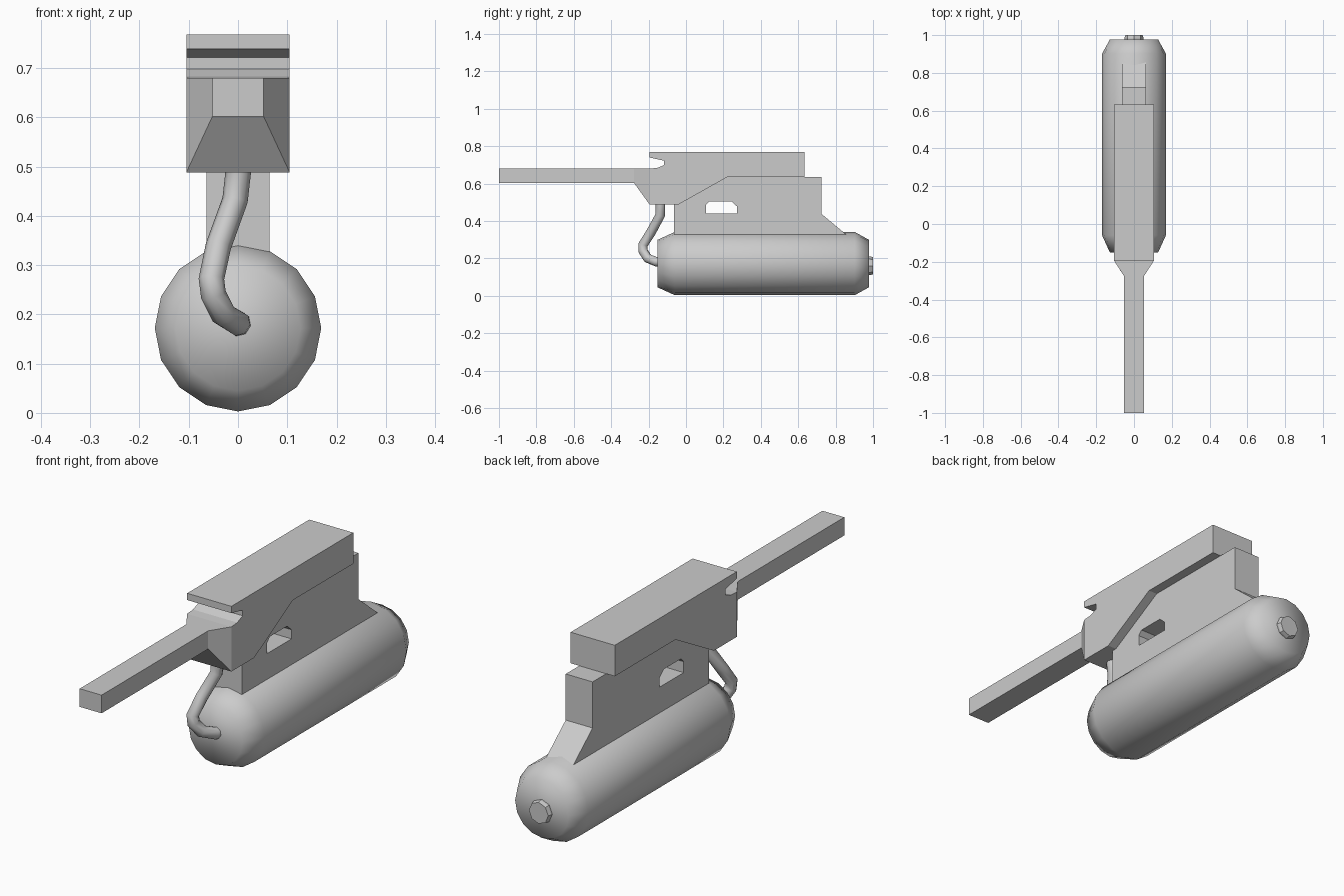
import bpy, bmesh
from math import sin, cos, tau

if "Cube" in bpy.data.objects:
    bpy.data.objects.remove(bpy.data.objects["Cube"])


def loft(name, rings, smooth=False):
    """Skin a list of equal-length point rings and cap both ends."""
    bm = bmesh.new()
    rows = [[bm.verts.new(p) for p in ring] for ring in rings]
    n = len(rows[0])
    for a, b in zip(rows, rows[1:]):
        for i in range(n):
            j = (i + 1) % n
            bm.faces.new((a[i], a[j], b[j], b[i]))
    bm.faces.new(rows[0])
    bm.faces.new(rows[-1])
    bmesh.ops.recalc_face_normals(bm, faces=bm.faces)
    for f in bm.faces:
        f.smooth = smooth
    mesh = bpy.data.meshes.new(name)
    bm.to_mesh(mesh)
    bm.free()
    obj = bpy.data.objects.new(name, mesh)
    bpy.context.collection.objects.link(obj)
    return obj


def prism(name, half_width, profile):
    """Side profile (y, z) extruded symmetrically across x."""
    return loft(name, [[(x, y, z) for y, z in profile] for x in (-half_width, half_width)])


def lathe(name, sides, profile, z, smooth=False):
    """Rings (y, radius) around an axis parallel to y."""
    return loft(name, [[(r * sin(tau * i / sides), y, z + r * cos(tau * i / sides))
                        for i in range(sides)] for y, r in profile], smooth)


def rect(y, half_width, z0, z1):
    w = half_width
    return [(-w, y, z0), (w, y, z0), (w, y, z1), (-w, y, z1)]


# Gas tank and its rear cap
lathe("tank", 16, [(-0.152, 0.127), (-0.06, 0.169), (0.902, 0.169), (0.978, 0.127)], 0.172, True)
lathe("tank_cap", 8, [(0.96, 0.05), (0.985, 0.05), (1.0, 0.046)], 0.16)

# Upper body with front notch
prism("body", 0.105, [(-0.195, 0.768), (0.633, 0.768), (0.633, 0.635), (0.222, 0.635),
                      (-0.04, 0.488), (-0.195, 0.488), (-0.195, 0.68), (-0.155, 0.683),
                      (-0.118, 0.698), (-0.118, 0.722), (-0.195, 0.739)])

# Square barrel flaring into the body
loft("barrel", [rect(-1.0, 0.052, 0.602, 0.68), rect(-0.277, 0.052, 0.602, 0.68),
                rect(-0.195, 0.105, 0.488, 0.68)])

# Bracket joining body and tank, with a window through it
bracket = prism("bracket", 0.064, [(-0.063, 0.31), (-0.063, 0.488), (-0.04, 0.488),
                                   (0.222, 0.635), (0.725, 0.635), (0.725, 0.437),
                                   (0.85, 0.333), (0.878, 0.31)])
cutter = prism("window_cutter", 0.2, [(0.107, 0.439), (0.107, 0.486), (0.125, 0.505),
                                      (0.242, 0.505), (0.272, 0.478), (0.272, 0.439)])
cutter.hide_render = True
cut = bracket.modifiers.new("window", 'BOOLEAN')
cut.operation, cut.solver, cut.object = 'DIFFERENCE', 'EXACT', cutter
bpy.context.view_layer.objects.active = bracket
bpy.ops.object.modifier_apply(modifier=cut.name)
bpy.data.objects.remove(cutter)

# Hose from the body's underside to the front of the tank
path = [(0, -0.138, 0.52), (0, -0.137, 0.485), (-0.006, -0.137, 0.432), (-0.04, -0.188, 0.338),
        (-0.054, -0.23, 0.272), (-0.05, -0.23, 0.24), (-0.03, -0.205, 0.2),
        (0.0, -0.16, 0.182), (0.002, -0.13, 0.18)]
curve = bpy.data.curves.new("hose", 'CURVE')
curve.dimensions = '3D'
curve.bevel_depth = 0.026
curve.bevel_resolution = 2
curve.use_fill_caps = True
spline = curve.splines.new('POLY')
spline.points.add(len(path) - 1)
for point, co in zip(spline.points, path):
    point.co = (*co, 1)
hose = bpy.data.objects.new("hose", curve)
bpy.context.collection.objects.link(hose)
bpy.ops.object.select_all(action='DESELECT')
hose.select_set(True)
bpy.context.view_layer.objects.active = hose
bpy.ops.object.convert(target='MESH')
bpy.ops.object.shade_smooth()
